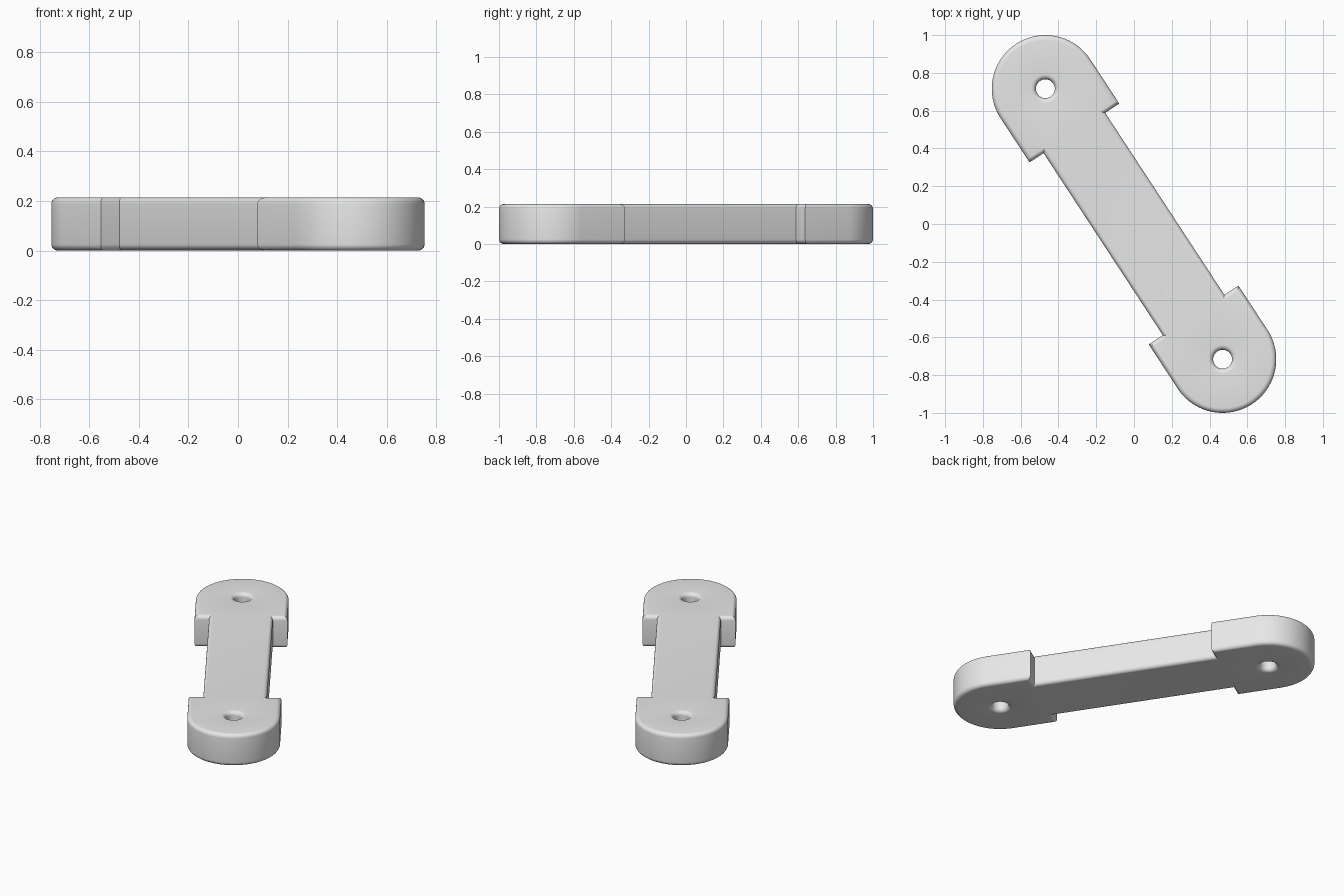
import bpy, bmesh, math
from mathutils import Vector, Matrix

if "Cube" in bpy.data.objects:
    bpy.data.objects.remove(bpy.data.objects["Cube"])

HEIGHT, ROUND = 0.214, 0.026      # thickness and edge rounding
CX, CY = -0.469, 0.716            # centre of one rounded end
R_END, R_HOLE = 0.284, 0.05       # end and hole radii
BAR, STEP = 0.195, 0.576          # bar half width, shoulder distance
REACH = math.hypot(CX, CY)
ANGLE = math.atan2(CY, CX)
ARC = 40


def outline(d):
    """Bar with a shouldered round head at each end, inset by d."""
    r, w, s = R_END - d, BAR - d, STEP + d
    half = [(s, -w), (s, -r)]
    for i in range(ARC + 1):
        a = -math.pi / 2 + math.pi * i / ARC
        half.append((REACH + r * math.cos(a), r * math.sin(a)))
    half += [(s, r), (s, w)]
    return half + [(-x, -y) for x, y in half]


def hole(side):
    """Circle for a bolt hole, widened by d at the rims."""
    def ring(d):
        r = R_HOLE + d
        return [(side * REACH + r * math.cos(-2 * math.pi * i / 32),
                 r * math.sin(-2 * math.pi * i / 32)) for i in range(32)]
    return ring


# Rounded edge profile: (inset, height) from bottom to top
STEPS = 6
quarter = [(ROUND * (1 - math.sin(t)), ROUND * (1 - math.cos(t)))
           for t in (math.pi / 2 * i / STEPS for i in range(STEPS + 1))]
profile = quarter + [(d, HEIGHT - z) for d, z in reversed(quarter)]

bm = bmesh.new()
caps = ([], [])
for loop in (outline, hole(1), hole(-1)):
    rings = [[bm.verts.new((x, y, z)) for x, y in loop(d)] for d, z in profile]
    n = len(rings[0])
    # walls and rounded rims
    for low, high in zip(rings, rings[1:]):
        for i in range(n):
            j = (i + 1) % n
            bm.faces.new((low[i], low[j], high[j], high[i]))
    for cap, ring in zip(caps, (rings[0], rings[-1])):
        cap += [bm.edges.get((ring[i], ring[(i + 1) % n])) for i in range(n)]

# flat bottom and top with openings for the holes
for cap, nz in zip(caps, (-1, 1)):
    bmesh.ops.triangle_fill(bm, edges=cap, use_beauty=True, normal=Vector((0, 0, nz)))
bmesh.ops.recalc_face_normals(bm, faces=bm.faces)
bm.transform(Matrix.Rotation(ANGLE, 4, 'Z'))

mesh = bpy.data.meshes.new("link_arm")
bm.to_mesh(mesh)
bm.free()
arm = bpy.data.objects.new("link_arm", mesh)
bpy.context.collection.objects.link(arm)

grey = bpy.data.materials.new("light grey")
grey.diffuse_color = (0.8, 0.8, 0.8, 1)
grey.use_nodes = True
grey.node_tree.nodes["Principled BSDF"].inputs["Base Color"].default_value = grey.diffuse_color
mesh.materials.append(grey)

bpy.context.view_layer.objects.active = arm
arm.select_set(True)
bpy.ops.object.shade_smooth_by_angle(angle=math.radians(30))
